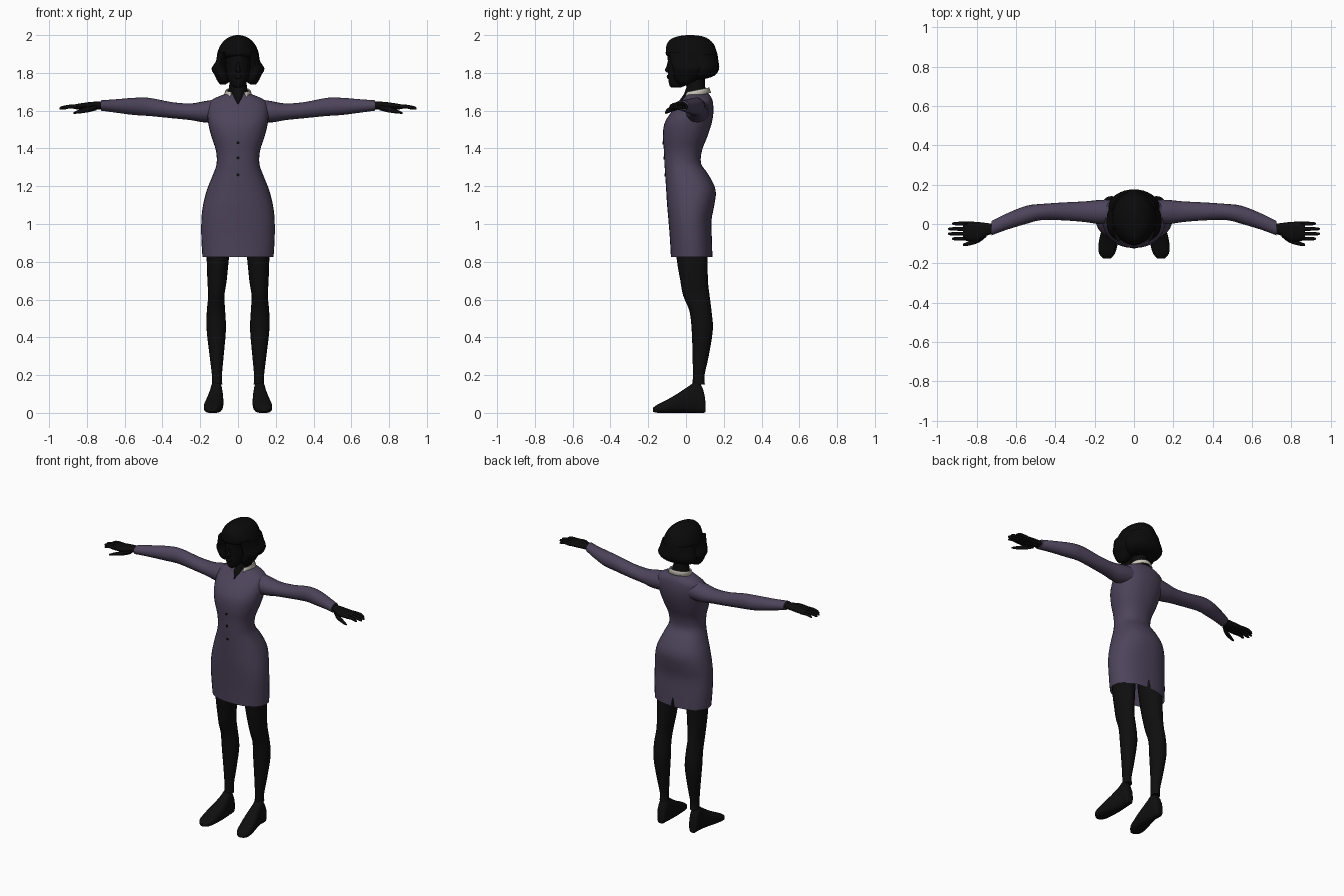
import bpy, bmesh, math
from mathutils import Vector

if "Cube" in bpy.data.objects:
    bpy.data.objects.remove(bpy.data.objects["Cube"], do_unlink=True)


def material(name, rgb):
    m = bpy.data.materials.new(name)
    m.use_nodes = True
    m.diffuse_color = (*rgb, 1)
    bsdf = m.node_tree.nodes["Principled BSDF"]
    bsdf.inputs["Base Color"].default_value = (*rgb, 1)
    bsdf.inputs["Roughness"].default_value = 0.8
    return m


PURPLE = material("dusty purple cloth", (0.075, 0.057, 0.104))
CREAM = material("cream collar", (0.6, 0.57, 0.5))
SKIN = material("dark skin", (0.004, 0.0035, 0.0035))
HAIR = material("black hair", (0.003, 0.003, 0.003))
STOCKING = material("black stocking", (0.0045, 0.0045, 0.0045))


def finish(name, bm, mat, mirror=False):
    bmesh.ops.recalc_face_normals(bm, faces=bm.faces)
    mesh = bpy.data.meshes.new(name)
    bm.to_mesh(mesh)
    bm.free()
    ob = bpy.data.objects.new(name, mesh)
    bpy.context.collection.objects.link(ob)
    mesh.materials.append(mat)
    bpy.ops.object.select_all(action="DESELECT")
    ob.select_set(True)
    bpy.context.view_layer.objects.active = ob
    bpy.ops.object.shade_smooth_by_angle(angle=math.radians(50))
    if mirror:
        ob.modifiers.new("mirror", "MIRROR")
    return ob


def smooth_sections(sections, steps):
    """Catmull-Rom interpolation between cross-sections."""
    s = [Vector(v) for v in sections]
    out = []
    for i in range(len(s) - 1):
        a, b, c, d = s[max(i - 1, 0)], s[i], s[i + 1], s[min(i + 2, len(s) - 1)]
        for k in range(steps):
            t = k / steps
            out.append(b + (c - a) * (t / 2) + (a * 2 - b * 5 + c * 4 - d) * (t * t / 2)
                       + (b * 3 - a - c * 3 + d) * (t ** 3 / 2))
    return out + [s[-1]]


def loft(sections, axis="z", sides=24, steps=3, power=1.0, caps=(True, True)):
    """Each section is (position on axis, low a, high a, low b, high b)."""
    place = {"z": lambda t, a, b: (a, b, t),
             "x": lambda t, a, b: (t, a, b),
             "y": lambda t, a, b: (a, t, b)}[axis]
    bm = bmesh.new()
    rings = []
    for t, a0, a1, b0, b1 in smooth_sections(sections, steps):
        ring = []
        for i in range(sides):
            w = math.tau * i / sides
            c, s = math.cos(w), math.sin(w)
            c = math.copysign(abs(c) ** power, c)
            s = math.copysign(abs(s) ** power, s)
            ring.append(bm.verts.new(place(t, (a0 + a1 + (a1 - a0) * c) / 2,
                                           (b0 + b1 + (b1 - b0) * s) / 2)))
        rings.append(ring)
    for lo, hi in zip(rings, rings[1:]):
        for i in range(sides):
            j = (i + 1) % sides
            bm.faces.new((lo[i], lo[j], hi[j], hi[i]))
    for ring, cap in zip((rings[0], rings[-1]), caps):
        if cap:
            bm.faces.new(ring)
    return bm


def centred(rows):
    """Turn (z, half width, front, back) rows into symmetric sections."""
    return [(z, -w, w, f, b) for z, w, f, b in rows]


# Fitted dress, open at the hem, with a slit at the back
dress = loft(centred([
    (0.825, .188, -.08, .14), (0.92, .194, -.085, .137), (1.02, .194, -.093, .135),
    (1.10, .185, -.1, .15), (1.18, .165, -.105, .157), (1.26, .133, -.11, .12),
    (1.32, .113, -.114, .08), (1.39, .117, -.117, .085), (1.46, .14, -.122, .112),
    (1.53, .157, -.115, .135), (1.59, .163, -.08, .145), (1.64, .155, -.035, .143),
    (1.668, .12, -.012, .135), (1.69, .062, .0, .12)]),
    sides=32, steps=3, power=.9, caps=(False, True))
slit_top = 0.91
seam = [e for e in dress.edges
        if all(abs(v.co.x) < .001 and v.co.y > .05 and v.co.z < slit_top for v in e.verts)]
bmesh.ops.split_edges(dress, edges=seam)
for v in dress.verts:
    if abs(v.co.x) < .001 and v.co.y > .05 and v.co.z < slit_top and len(v.link_faces) < 3:
        side = sum(f.calc_center_median().x for f in v.link_faces)
        v.co.x += math.copysign((slit_top - v.co.z) * .12, side)
finish("dress", dress, PURPLE)

# Sleeves
finish("sleeves", loft([
    (.10, .0, .125, 1.54, 1.662), (.18, .0, .122, 1.538, 1.65), (.25, .01, .115, 1.55, 1.638),
    (.35, .018, .11, 1.56, 1.645), (.47, .02, .102, 1.572, 1.668),
    (.55, .0, .092, 1.577, 1.668), (.65, -.03, .052, 1.59, 1.66),
    (.725, -.058, .015, 1.6, 1.655)], axis="x", sides=20), PURPLE, True)

# Hands with fingers and thumb
finish("palms", loft([
    (.70, -.045, .0, 1.607, 1.648), (.75, -.06, .005, 1.607, 1.648),
    (.79, -.085, .01, 1.605, 1.645), (.84, -.088, .012, 1.605, 1.638),
    (.87, -.08, .008, 1.61, 1.632)], axis="x", sides=16), SKIN, True)
for label, y, tip in (("little", .002, .925), ("ring", -.025, .945),
                      ("middle", -.05, .945), ("index", -.075, .925)):
    r = .0095
    finish(label + "_fingers", loft([
        (.845, y - r, y + r, 1.609, 1.633), (.89, y - r, y + r, 1.612, 1.632),
        (tip - .01, y - r * .8, y + r * .8, 1.606, 1.623),
        (tip, y - .003, y + .003, 1.608, 1.614)], axis="x", sides=8), SKIN, True)
finish("thumbs", loft([
    (.75, -.065, -.035, 1.602, 1.635), (.79, -.095, -.065, 1.592, 1.622),
    (.84, -.11, -.088, 1.585, 1.606), (.87, -.112, -.1, 1.583, 1.592)],
    axis="x", sides=8), SKIN, True)

# Legs
finish("legs", loft([
    (.15, .083, .138, .035, .1), (.2, .085, .138, .036, .098), (.3, .076, .15, .035, .12),
    (.44, .064, .166, .03, .142), (.54, .068, .165, .018, .135), (.62, .072, .158, -.015, .125),
    (.7, .06, .162, -.03, .116), (.82, .048, .166, -.05, .115),
    (.98, .03, .17, -.06, .115)], sides=20), STOCKING, True)

# Flat shoes
finish("shoes", loft([
    (.104, .098, .135, .005, .05), (.092, .088, .145, .0, .12), (.06, .083, .147, .0, .17),
    (.02, .079, .153, .0, .145), (-.04, .077, .168, .0, .105), (-.1, .083, .18, .0, .07),
    (-.15, .097, .178, .0, .045), (-.176, .12, .155, .006, .026)],
    axis="y", sides=20, power=.75), STOCKING, True)

# Neck, and the skin shown by the open neckline
finish("neck", loft(centred([
    (1.66, .062, .0, .118), (1.70, .053, .002, .108), (1.74, .046, .0, .1),
    (1.82, .046, -.02, .1)]), sides=20), SKIN)
finish("neckline", loft(centred([
    (1.635, .004, -.046, .02), (1.66, .02, -.03, .03), (1.69, .036, -.01, .05),
    (1.72, .04, .0, .06)]), sides=16), SKIN)

# Head with nose and lips
finish("head", loft(centred([
    (1.722, .018, -.078, -.03), (1.735, .036, -.088, .0), (1.77, .056, -.094, .05),
    (1.81, .066, -.094, .09), (1.86, .073, -.096, .12), (1.91, .074, -.095, .12),
    (1.95, .055, -.06, .1)]), sides=24), SKIN)
finish("nose", loft(centred([
    (1.803, .009, -.102, -.08), (1.814, .013, -.112, -.08), (1.835, .008, -.104, -.08),
    (1.865, .005, -.096, -.08)]), sides=10), SKIN)
finish("lips", loft(centred([
    (1.768, .008, -.097, -.08), (1.779, .021, -.102, -.07), (1.79, .01, -.1, -.08)]),
    sides=12), SKIN)

# Bobbed hair: crown, back mass and side locks around the face
finish("hair_crown", loft(centred([
    (1.865, .113, -.03, .168), (1.89, .112, -.1, .168), (1.92, .105, -.106, .16),
    (1.955, .087, -.1, .145), (1.982, .06, -.075, .115), (1.995, .032, -.035, .08),
    (2.0, .008, .005, .035)]), sides=32), HAIR)
finish("hair_back", loft(centred([
    (1.765, .085, .03, .09), (1.785, .115, .01, .15), (1.82, .13, .0, .175),
    (1.86, .117, -.01, .172), (1.9, .108, -.02, .165)]), sides=32), HAIR)
finish("hair_locks", loft([
    (1.738, .068, .092, -.03, .01), (1.755, .045, .108, -.055, .045),
    (1.785, .048, .122, -.068, .08), (1.822, .055, .14, -.07, .1),
    (1.86, .06, .118, -.08, .1), (1.91, .055, .105, -.088, .09)], sides=16), HAIR, True)

# Folded collar with wider ends, open at the front
collar = bmesh.new()
rows = []
count = 28
for i in range(count + 1):
    u = 2 * i / count - 1
    w = u * math.radians(146)
    end = max(0, abs(u) - .7) / .3
    row = []
    for scale, drop in ((.94, -.012), (1.02, -.014), (1.15 + .1 * end, .012 + .006 * end)):
        x, y = .062 * scale * math.sin(w), .062 * scale * math.cos(w)
        row.append(collar.verts.new((x, .058 + y, 1.692 + .2 * y - drop)))
    rows.append(row)
for a, b in zip(rows, rows[1:]):
    for k in range(2):
        collar.faces.new((a[k], a[k + 1], b[k + 1], b[k]))
band = finish("collar", collar, CREAM)
thick = band.modifiers.new("thickness", "SOLIDIFY")
thick.thickness = .008
thick.offset = 0

# Front buttons
for i, (z, y) in enumerate(((1.43, -.121), (1.35, -.116), (1.26, -.111))):
    button = loft([(y - .004, -.004, .004, z - .004, z + .004),
                   (y - .002, -.008, .008, z - .008, z + .008),
                   (y + .004, -.008, .008, z - .008, z + .008)], axis="y", sides=12, steps=1)
    finish(f"button_{i + 1}", button, HAIR)
